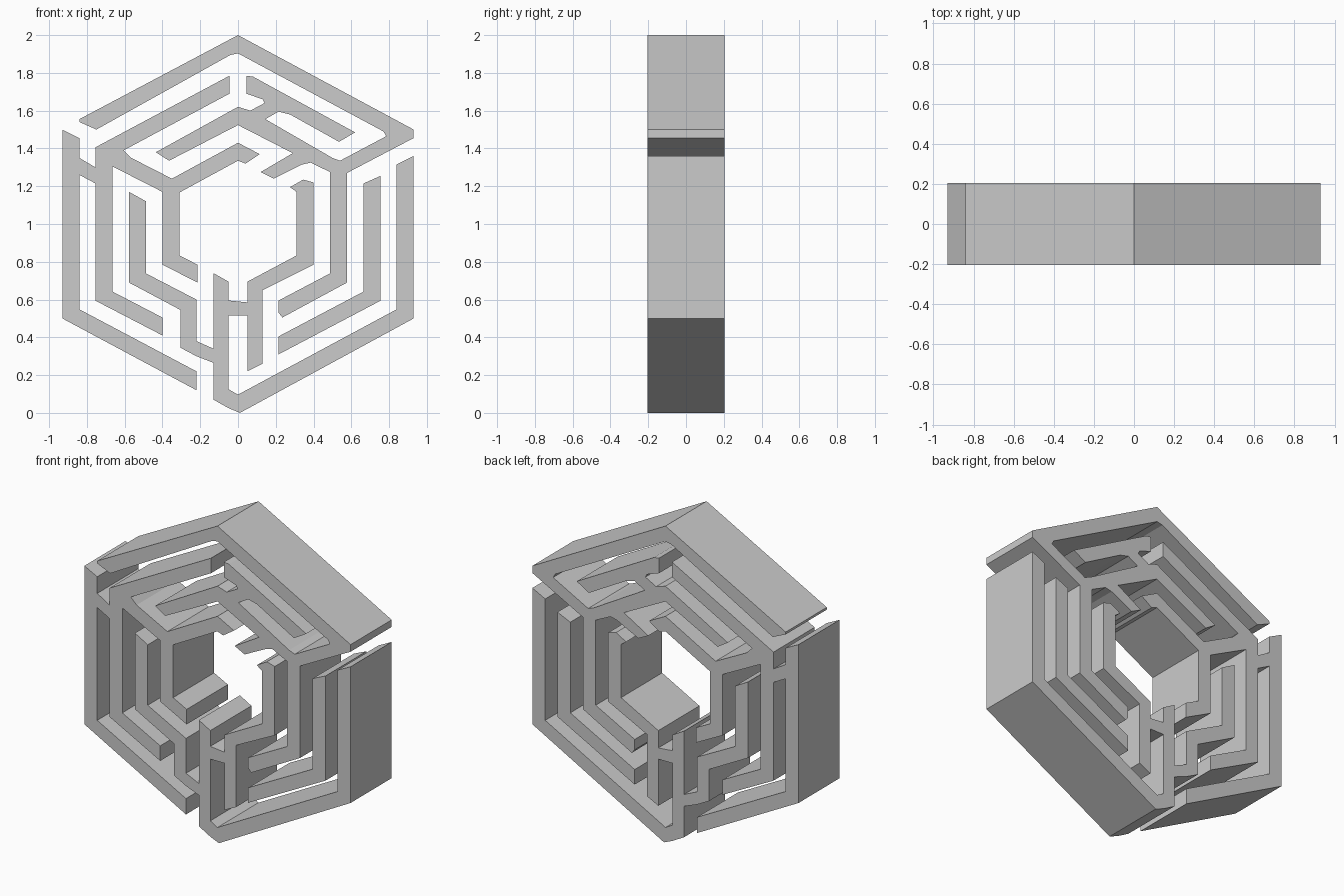
import bpy, bmesh
from mathutils import Vector

if "Cube" in bpy.data.objects:
    bpy.data.objects.remove(bpy.data.objects["Cube"])

HALF_DEPTH = 0.205


def hexagon(a, *corners):
    """Corners of the ring with half width a: t/b = top/bottom, l/r = left/right."""
    s = a / 0.93
    pos = {"t": (0, 1), "tr": (0.93, 0.5), "br": (0.93, -0.5),
           "b": (0, -1), "bl": (-0.93, -0.5), "tl": (-0.93, 0.5)}
    return [(pos[c][0] * s, 1 + pos[c][1] * s) for c in corners]


def extrude_profile(name, outline):
    """Extrude a front-view (x, z) outline through the depth."""
    bm = bmesh.new()
    front = bm.faces.new([bm.verts.new((x, -HALF_DEPTH, z)) for x, z in outline])
    res = bmesh.ops.extrude_face_region(bm, geom=[front], use_keep_orig=True)
    moved = [g for g in res["geom"] if isinstance(g, bmesh.types.BMVert)]
    bmesh.ops.translate(bm, verts=moved, vec=Vector((0, 2 * HALF_DEPTH, 0)))
    caps = [f for f in bm.faces if len(f.verts) > 4]
    bmesh.ops.recalc_face_normals(bm, faces=bm.faces[:])
    bmesh.ops.triangulate(bm, faces=caps, ngon_method='EAR_CLIP')
    me = bpy.data.meshes.new(name)
    bm.to_mesh(me)
    bm.free()
    ob = bpy.data.objects.new(name, me)
    bpy.context.collection.objects.link(ob)


# Half widths of the four nested hexagon rings (outer edge, inner edge)
R1, R1i, R2, R2i, R3, R3i, R4, R4i = 0.93, 0.84, 0.755, 0.665, 0.577, 0.487, 0.4, 0.31

# Outer wall at lower right, central stem, inner walls hanging off it
extrude_profile("lower_walls", [
    (0.93, 1.36), *hexagon(R1, "br"), (0.01, 0), (-0.05, 0.025), (-0.13, 0.07),
    # stepped branch and left wall of the third ring
    (-0.13, 0.265), (-0.22, 0.3), (-0.305, 0.345), (-0.305, 0.545),
    *hexagon(R3, "bl"), (-R3, 1.17), (-R3i, 1.12), *hexagon(R3i, "bl"),
    (-0.22, 0.60), (-0.22, 0.38), (-0.13, 0.34),
    # stem top and cross bar
    (-0.13, 0.74), (-0.05, 0.695), (-0.05, 0.595), (0.05, 0.585), (0.05, 0.695),
    # right wall of the innermost ring
    *hexagon(R4i, "br"), (0.31, 1.17), (0.275, 1.195), (0.345, 1.235), (0.40, 1.22),
    *hexagon(R4, "br"), (0.13, 0.65), (0.13, 0.26), (0.05, 0.22),
    (0.05, 0.515), (-0.05, 0.515), (-0.05, 0.125), *hexagon(R1i, "b", "br"),
    (R1i, 1.315)])

# Roof, joined at the right to the upper and right walls of the third ring
extrude_profile("roof_walls", [
    (-0.84, 1.555), *hexagon(R1, "t", "tr"), (0.93, 1.455), (R3, 1.27),
    *hexagon(R3, "br"), (0.235, 0.505), (0.215, 0.53), (0.215, 0.595),
    *hexagon(R3i, "br"), (R3i, 1.275), (0.385, 1.325), (0.34, 1.315),
    (0.19, 1.24), (0.12, 1.275), (0.29, 1.375), *hexagon(R3i, "t"),
    (-0.365, 1.335), (-0.435, 1.38), *hexagon(R3, "t"),
    # link up to the short second-ring wall
    (0.065, 1.6), (0.14, 1.64), (0.13, 1.66), (0.045, 1.69), (0.045, 1.785),
    (0.08, 1.78), (0.62, 1.485), (0.535, 1.435), (0.275, 1.58), (0.215, 1.595),
    (0.145, 1.555), (0.5, 1.35), (0.54, 1.335), (0.785, 1.465), (0.77, 1.49),
    *hexagon(R1i, "t"), (-0.04, 1.895), (-0.75, 1.50), (-0.84, 1.54)])

# Left outer wall, joined to the second ring and the innermost ring
extrude_profile("left_walls", [
    *hexagon(R1, "bl", "tl"), (-R1i, 1.455), (-R1i, 1.35), (-R2, 1.30),
    *hexagon(R2, "tl"), (-0.045, 1.785), (-0.045, 1.69), (-0.605, 1.39),
    (-0.565, 1.35), (-0.35, 1.24), *hexagon(R4, "t"), (0.115, 1.37), (0.04, 1.32),
    (0, 1.335), *hexagon(R4i, "tl", "bl"), (-0.215, 0.785), (-0.215, 0.69),
    *hexagon(R4, "bl"), (-R4, 1.17), (-R2i, 1.305), *hexagon(R2i, "bl"),
    (-0.40, 0.505), (-0.40, 0.41), *hexagon(R2, "bl"), (-R2, 1.215),
    (-R1i, 1.26), *hexagon(R1i, "bl"), (-0.22, 0.22), (-0.22, 0.12)])

# Free-standing right wall of the second ring
extrude_profile("right_wall", [
    (R2, 1.255), (R2i, 1.215), *hexagon(R2i, "br"), (0.215, 0.405),
    (0.215, 0.31), *hexagon(R2, "br")])
